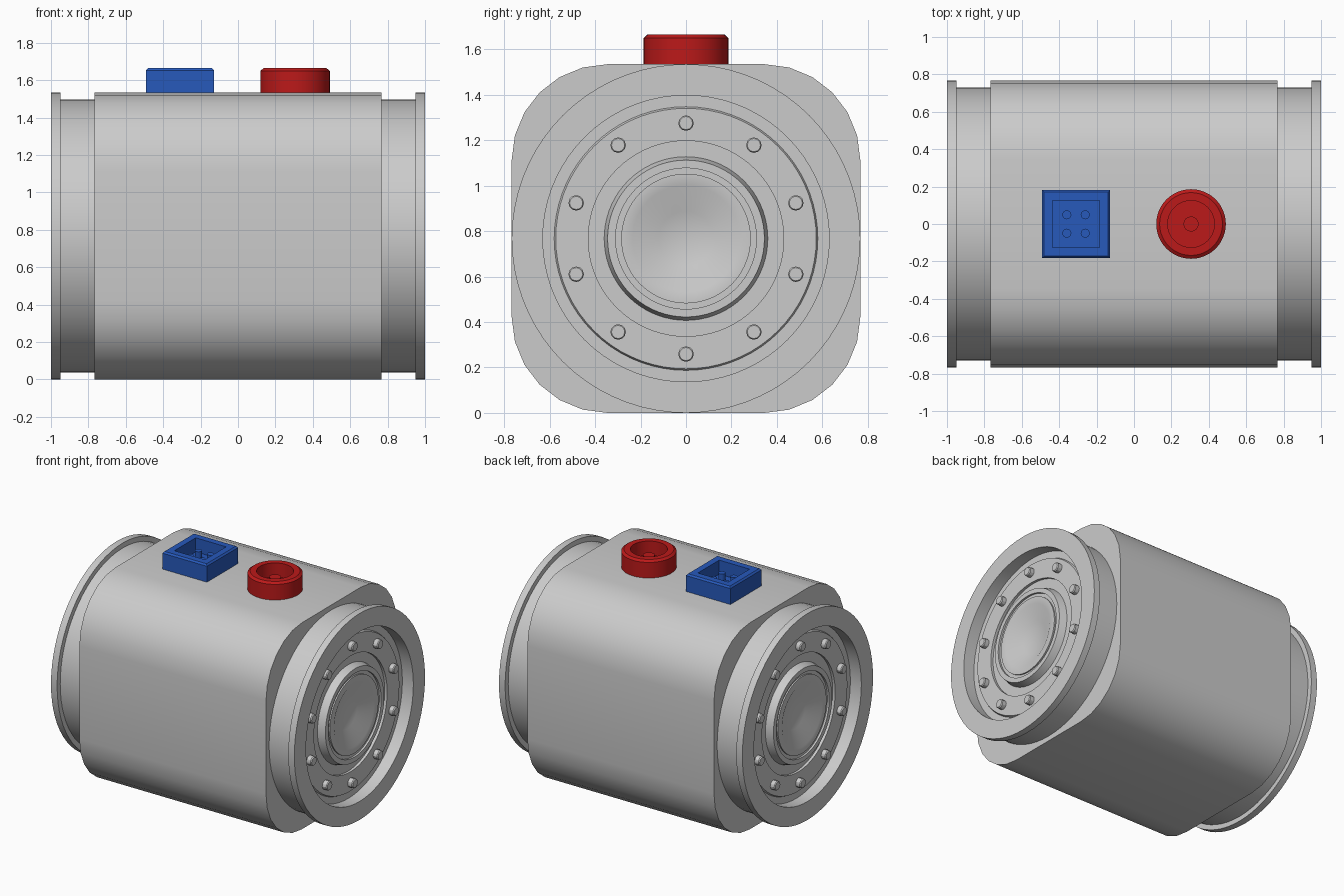
import bpy, bmesh
from math import sin, cos, pi, radians
from mathutils import Matrix

if "Cube" in bpy.data.objects:
    bpy.data.objects.remove(bpy.data.objects["Cube"])

CZ = 0.767  # height of the main axis
TOP = 1.534  # top of the housing


def finish(bm, name, color=None, mirror=False, smooth=True):
    bmesh.ops.remove_doubles(bm, verts=bm.verts, dist=1e-5)
    bmesh.ops.recalc_face_normals(bm, faces=bm.faces)
    me = bpy.data.meshes.new(name)
    bm.to_mesh(me)
    bm.free()
    ob = bpy.data.objects.new(name, me)
    bpy.context.collection.objects.link(ob)
    if color:
        mat = bpy.data.materials.new(name + "_colour")
        mat.diffuse_color = color
        mat.use_nodes = True
        mat.node_tree.nodes["Principled BSDF"].inputs["Base Color"].default_value = mat.diffuse_color
        me.materials.append(mat)
    if smooth:
        bpy.ops.object.select_all(action='DESELECT')
        ob.select_set(True)
        bpy.context.view_layer.objects.active = ob
        bpy.ops.object.shade_smooth_by_angle(angle=radians(30))
    if mirror:
        ob.modifiers.new("Mirror", 'MIRROR').use_mirror_merge = False
    return ob


def lathe(bm, profile, matrix, steps=64):
    """Spin (radius, height) points about local z, then place by matrix."""
    vs = [bm.verts.new((r, 0, h)) for r, h in profile]
    es = [bm.edges.new(p) for p in zip(vs, vs[1:])]
    bmesh.ops.spin(bm, geom=vs + es, cent=(0, 0, 0), axis=(0, 0, 1),
                   angle=2 * pi, steps=steps, use_merge=True)
    new = [v for v in bm.verts if not v.tag]
    bmesh.ops.transform(bm, matrix=matrix, verts=new)
    for v in bm.verts:
        v.tag = True


def square_rings(bm, rings, cx):
    """Skin a stack of (half_width, z) squares, capped at both ends."""
    loops = [[bm.verts.new((cx + sx * h, sy * h, z))
              for sx, sy in ((-1, -1), (1, -1), (1, 1), (-1, 1))] for h, z in rings]
    for a, b in zip(loops, loops[1:]):
        for i in range(4):
            j = (i + 1) % 4
            bm.faces.new((a[i], a[j], b[j], b[i]))
    bm.faces.new(loops[0])
    bm.faces.new(loops[-1])
    for v in bm.verts:
        v.tag = True


# Housing: rounded square extruded along x
bm = bmesh.new()
flat, rad, seg = 0.345, 0.422, 6
ring = []
for q, (sy, sz) in enumerate(((1, 1), (-1, 1), (-1, -1), (1, -1))):
    for i in range(seg + 1):
        a = q * pi / 2 + i * pi / 2 / seg
        ring.append((sy * flat + rad * cos(a), CZ + sz * flat + rad * sin(a)))
face = bm.faces.new([bm.verts.new((-0.767, y, z)) for y, z in ring])
ext = bmesh.ops.extrude_face_region(bm, geom=[face], use_keep_orig=True)
bmesh.ops.translate(bm, vec=(1.534, 0, 0),
                    verts=[g for g in ext['geom'] if isinstance(g, bmesh.types.BMVert)])
finish(bm, "housing")

# End flange with neck, recess and stepped hub, mirrored to the other end
axis_x = Matrix.Translation((0, 0, CZ)) @ Matrix.Rotation(pi / 2, 4, 'Y')
bm = bmesh.new()
lathe(bm, [(0, 0.75), (0.73, 0.75), (0.73, 0.95), (0.767, 0.95), (0.767, 1.0),
           (0.63, 1.0), (0.63, 0.91), (0.58, 0.91), (0.573, 0.925), (0.43, 0.925),
           (0.43, 0.905), (0.36, 0.905), (0.345, 0.96), (0.31, 0.96), (0.31, 0.945),
           (0.285, 0.945), (0.285, 0.955), (0.235, 0.955), (0.12, 0.895),
           (0, 0.895)], axis_x, 72)
finish(bm, "end_flange", mirror=True)

# Ten bolts around each end
bm = bmesh.new()
for k in range(10):
    a = pi / 2 + k * pi / 5
    place = Matrix.Translation((0, 0.508 * cos(a), 0.508 * sin(a))) @ axis_x
    lathe(bm, [(0, 0.91), (0.034, 0.91), (0.034, 0.957), (0.029, 0.964), (0, 0.964)],
          place, 12)
finish(bm, "flange_bolts", mirror=True)

# Square socket with four pins
BLUE = (0.02, 0.1, 0.5, 1)
bm = bmesh.new()
square_rings(bm, [(0.183, TOP - 0.02), (0.183, 1.652), (0.172, 1.664),
                  (0.125, 1.664), (0.125, 1.56)], -0.31)
finish(bm, "square_socket", BLUE)
bm = bmesh.new()
for sx in (-1, 1):
    for sy in (-1, 1):
        lathe(bm, [(0, 1.55), (0.024, 1.55), (0.024, 1.62), (0, 1.62)],
              Matrix.Translation((-0.31 + sx * 0.049, sy * 0.049, 0)), 16)
finish(bm, "socket_pins", BLUE)

# Round socket with a centre pin
RED = (0.5, 0.01, 0.01, 1)
bm = bmesh.new()
at = Matrix.Translation((0.305, 0, 0))
lathe(bm, [(0, TOP - 0.02), (0.186, TOP - 0.02), (0.186, 1.65), (0.168, 1.664),
           (0.125, 1.664), (0.125, 1.56), (0, 1.56)], at, 48)
finish(bm, "round_socket", RED)
bm = bmesh.new()
lathe(bm, [(0, 1.55), (0.04, 1.55), (0.04, 1.62), (0, 1.62)], at, 24)
finish(bm, "centre_pin", RED)
